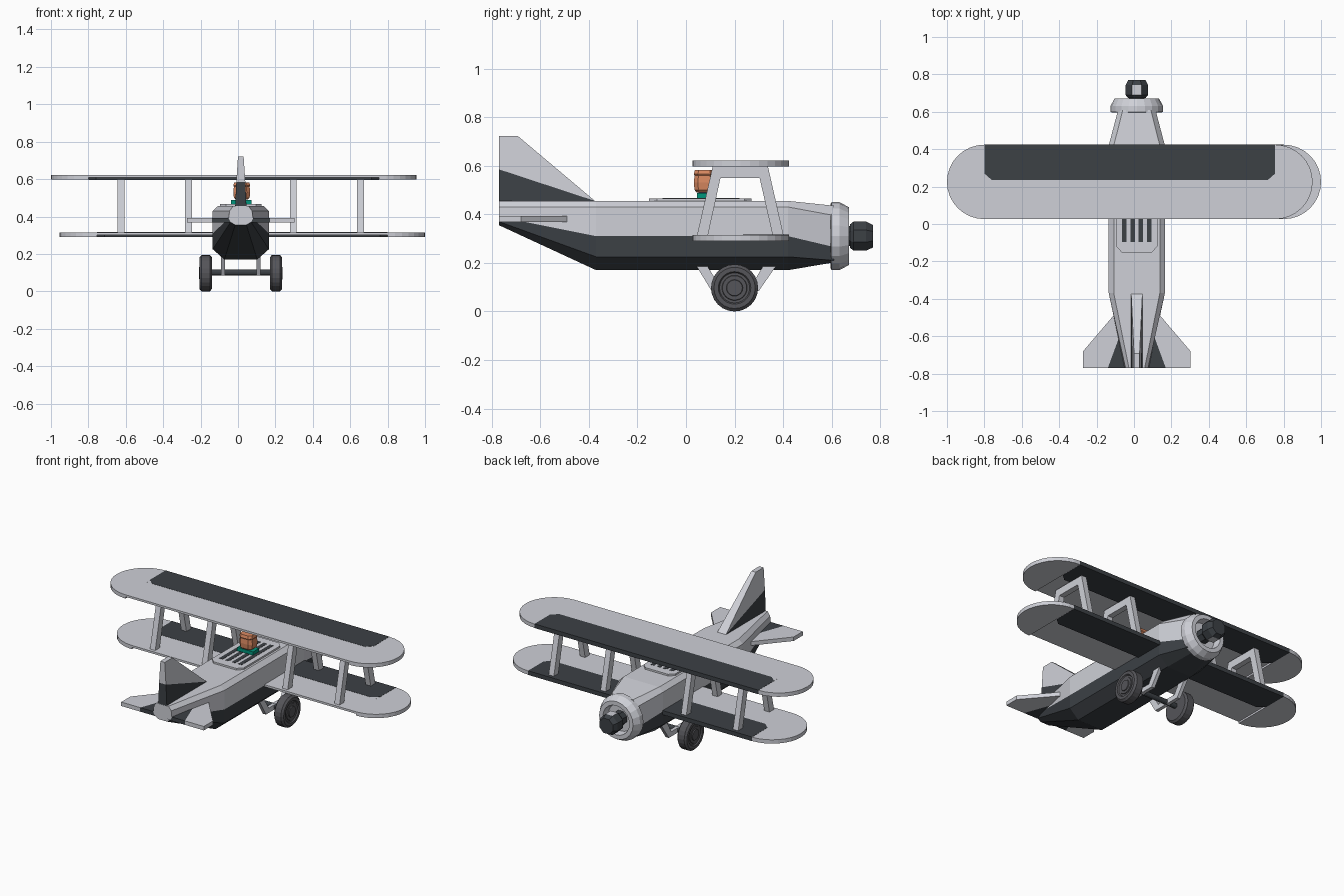
import bpy, bmesh
from math import sin, cos, pi

if "Cube" in bpy.data.objects:
    bpy.data.objects.remove(bpy.data.objects["Cube"])

CX = 0.015  # centre line of the body


def material(name, rgb):
    m = bpy.data.materials.new(name)
    m.diffuse_color = (*rgb, 1)
    m.use_nodes = True
    m.node_tree.nodes["Principled BSDF"].inputs["Base Color"].default_value = m.diffuse_color
    return m


LIGHT = material("light_grey", (0.62, 0.63, 0.68))
DARK = material("dark_grey", (0.045, 0.052, 0.06))
HUBGREY = material("wheel_grey", (0.09, 0.09, 0.1))
ORANGE = material("orange", (0.7, 0.25, 0.12))
TEAL = material("teal", (0.0, 0.3, 0.2))
PURPLE = material("purple", (0.2, 0.17, 0.45))


def finish(name, bm, *mats):
    bmesh.ops.recalc_face_normals(bm, faces=bm.faces)
    me = bpy.data.meshes.new(name)
    bm.to_mesh(me)
    bm.free()
    for m in mats:
        me.materials.append(m)
    ob = bpy.data.objects.new(name, me)
    bpy.context.collection.objects.link(ob)
    return ob


def loft(bm, rings, mat=lambda i: 0):
    """Skin closed rings of equal length and cap both ends."""
    vs = [[bm.verts.new(p) for p in r] for r in rings]
    n = len(vs[0])
    for a, b in zip(vs, vs[1:]):
        for i in range(n):
            j = (i + 1) % n
            bm.faces.new((a[i], a[j], b[j], b[i])).material_index = mat(i)
    bm.faces.new(vs[0])
    bm.faces.new(vs[-1])


def prism(name, pts, axis, a, b, mat):
    """Extrude a flat outline along x (points are y,z) or z (points are x,y)."""
    bm = bmesh.new()
    put = (lambda p, t: (t, *p)) if axis == "x" else (lambda p, t: (*p, t))
    loft(bm, [[put(p, t) for p in pts] for t in (a, b)])
    return finish(name, bm, mat)


def box(name, x0, x1, y0, y1, z0, z1, mat):
    return prism(name, [(x0, y0), (x1, y0), (x1, y1), (x0, y1)], "z", z0, z1, mat)


def lathe(name, prof, centre, axis, n, mat, phase=0.0):
    """Turn (offset, radius) points round the x or y axis."""
    bm = bmesh.new()
    rings = []
    for t, r in prof:
        ring = []
        for k in range(n):
            u, v = r * cos(2 * pi * (k + phase) / n), r * sin(2 * pi * (k + phase) / n)
            d = (t, u, v) if axis == "x" else (u, t, v)
            ring.append([c + e for c, e in zip(centre, d)])
        rings.append(ring)
    loft(bm, rings)
    return finish(name, bm, mat)


# fuselage: half sections (half width, z) from top to bottom at each y
mid = [(.123, .455), (.15, .43), (.15, .31), (.15, .225), (.088, .17)]
sections = [
    (-.77, [(.042, .455), (.06, .43), (.065, .39), (.055, .37), (.03, .355)]),
    (-.37, mid), (.42, mid),
    (.61, [(.075, .435), (.1, .395), (.1, .265), (.1, .21), (.05, .202)])]
bm = bmesh.new()
loft(bm, [[(CX + w, y, z) for w, z in s] + [(CX - w, y, z) for w, z in reversed(s)]
          for y, s in sections], lambda i: 1 if 2 <= i <= 6 else 0)
finish("fuselage", bm, LIGHT, DARK)

# engine cowl with an open front, engine and faceted propeller hub
nose = (CX, 0, .31)
lathe("engine_cowl", [(.595, .09), (.595, .132), (.60, .14), (.632, .14), (.672, .118),
                      (.672, .092), (.625, .085)], nose, "y", 20, LIGHT)
lathe("engine_shaft", [(.60, .045), (.68, .045)], nose, "y", 8, DARK, .5)
hub = lathe("propeller_hub", [(.675, .052), (.69, .065), (.742, .065), (.77, .05)],
            nose, "y", 8, DARK, .5)
hub.data.materials.append(LIGHT)
for f in hub.data.polygons:
    if abs(f.normal.z) > .95:
        f.material_index = 1

# two wings: thin middle, thick round tips and dark leading panels
H, Y0, Y1 = .7775, .026, .424
for name, wx, z in (("upper_wing", -.0225, .597), ("lower_wing", .0225, .291)):
    box(name, wx - H, wx + H, Y0, Y1 - .1, z + .011, z + .024, LIGHT)
    for s in (-1, 1):
        arc = [(wx + s * (H + .2 * sin(pi * k / 16)), (Y0 + Y1) / 2 - .199 * cos(pi * k / 16))
               for k in range(17)]
        prism(name + "_tip", arc, "z", z, z + .024, LIGHT)
    prism(name + "_panel", [(wx - H, Y1), (wx - H, .27), (wx - H + .04, .235),
                            (wx + H - .04, .235), (wx + H, .27), (wx + H, Y1)],
          "z", z - .001, z + .025, DARK)
    # light corners beside the panel chamfers
    for s in (-1, 1):
        prism(name + "_corner", [(wx + s * H, .235), (wx + s * H, .27), (wx + s * (H - .04), .235)],
              "z", z + .011, z + .0242, LIGHT)

# wing struts: arches between the wings
arch = [(.045, .312), (.11, .598), (.337, .598), (.402, .312),
        (.357, .312), (.303, .55), (.142, .55), (.09, .312)]
for d in (-.64, -.28, .28, .64):
    prism("wing_strut", arch, "x", CX + d - .018, CX + d + .018, LIGHT)

# tail fin with dark lower wedge, thicker at the base
def fin(name, pts, mat):
    bm = bmesh.new()
    loft(bm, [[(CX + s * w, y, z) for y, z, w in pts] for s in (-1, 1)])
    finish(name, bm, mat)


fin("tail_fin", [(-.77, .585, .024), (-.77, .722, .015), (-.692, .722, .015), (-.375, .455, .03)], LIGHT)
fin("tail_fin_base", [(-.77, .45, .03), (-.77, .585, .024), (-.375, .455, .03), (-.375, .45, .03)], DARK)

# tailplanes with dark roots
for s in (-1, 1):
    prism("tailplane", [(CX + s * x, y) for x, y in
                        ((.155, -.77), (.287, -.77), (.287, -.68), (.125, -.49), (.05, -.49), (.085, -.58))],
          "z", .368, .393, LIGHT)
    prism("tailplane_root", [(CX + s * x, y) for x, y in
                             ((.03, -.77), (.155, -.77), (.085, -.58), (.03, -.58))],
          "z", .368, .393, DARK)

# cockpit plate with dark slots
prism("cockpit_plate", [(CX + x, y) for x, y in
                        ((-.11, -.12), (-.08, -.152), (.08, -.152), (.11, -.12),
                         (.11, .24), (.08, .27), (-.08, .27), (-.11, .24))], "z", .45, .466, LIGHT)
for k in range(4):
    x = CX - .066 + k * .044
    box("grille_slot", x - .012, x + .012, -.097, .22, .46, .4675, DARK)

# seated pilot: shoulders, neck and head
box("pilot_shoulders", CX - .052, CX + .058, .045, .105, .46, .488, TEAL)
lathe("pilot_neck", [(0, .02), (.02, .02)], (CX + .005, .07, .49), "x", 8, PURPLE)
bm = bmesh.new()
loft(bm, [[(CX + .005 + a * w, .075 + b * w * .95, z) for a, b in
           ((-1, -.6), (-.6, -1), (.6, -1), (1, -.6), (1, .6), (.6, 1), (-.6, 1), (-1, .6))]
          for z, w in ((.49, .032), (.5, .042), (.53, .045), (.56, .042), (.565, .045), (.583, .04))])
finish("pilot_head", bm, ORANGE)

# landing gear: brackets, axle and wheels
bracket = [(.035, .2), (.08, .2), (.132, .115), (.275, .115), (.325, .2),
           (.38, .2), (.3, .085), (.105, .085)]
for s in (-1, 1):
    prism("gear_bracket", bracket, "x", CX + s * .095 - .011, CX + s * .095 + .011, LIGHT)
    wc = (CX + s * .188, .2, .097)
    lathe("wheel", [(s * t, r) for t, r in
                    ((-.033, .065), (-.033, .085), (-.022, .097), (.022, .097), (.033, .085),
                     (.033, .067), (.026, .062))], wc, "x", 24, HUBGREY)
    lathe("wheel_hub", [(s * .02, .055), (s * .03, .05), (s * .03, .034), (s * .035, .032)],
          wc, "x", 24, HUBGREY)
lathe("axle", [(-.16, .016), (.16, .016)], (CX - .002, .2, .1), "x", 12, DARK)
